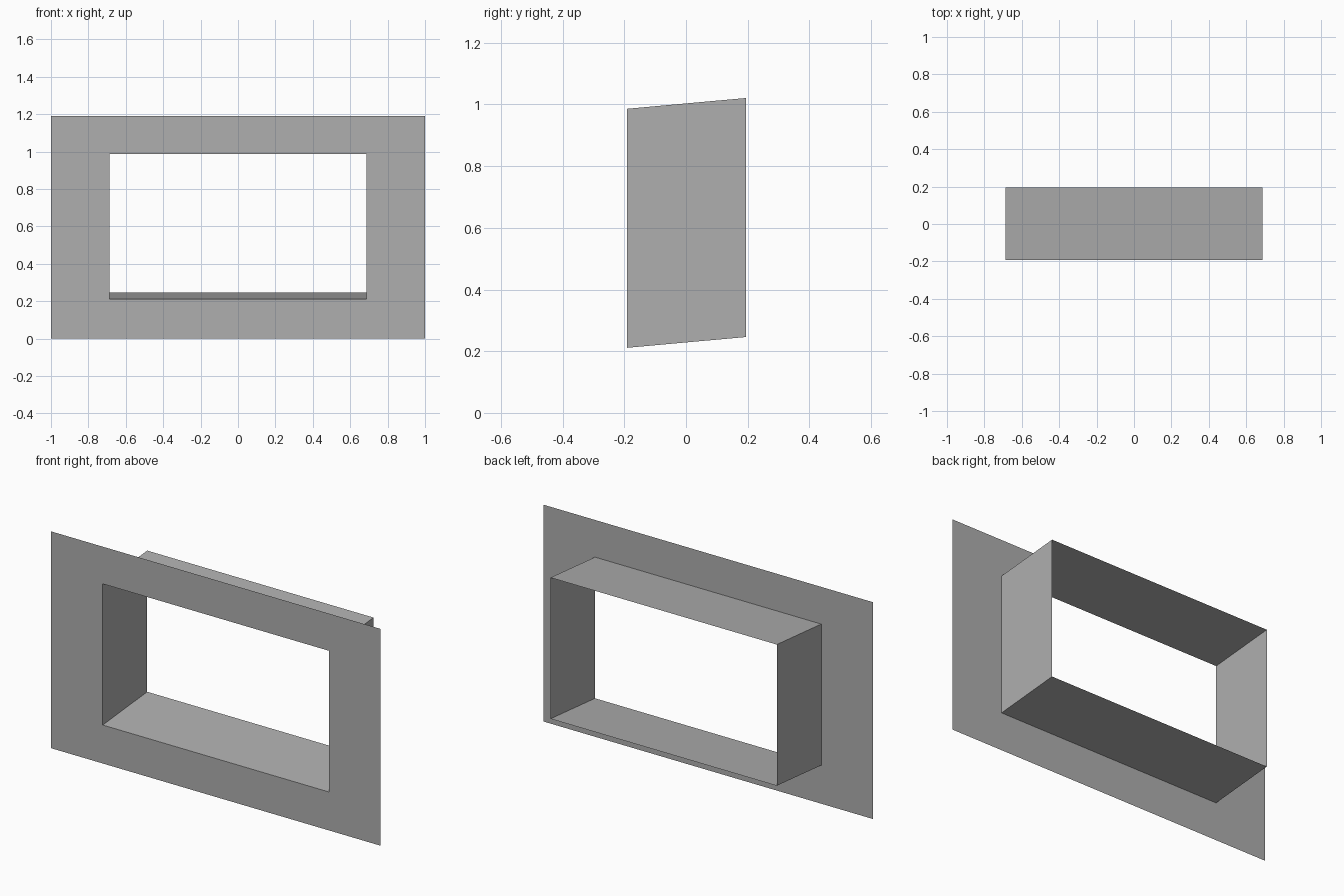
import bpy, bmesh

if "Cube" in bpy.data.objects:
    bpy.data.objects.remove(bpy.data.objects["Cube"])

Y_FRONT, Y_BACK = -0.192, 0.194
RISE = 0.035  # the opening climbs slightly toward the back

# Darker grey shared by both parts
grey = bpy.data.materials.new("dark_grey")
grey.diffuse_color = (0.43, 0.43, 0.43, 1)
grey.use_nodes = True
grey.node_tree.nodes["Principled BSDF"].inputs["Base Color"].default_value = grey.diffuse_color


def ring(bm, half_width, z0, z1, y):
    return [bm.verts.new((x, y, z)) for x, z in
            ((-half_width, z0), (half_width, z0), (half_width, z1), (-half_width, z1))]


def band(name, ring_a, ring_b):
    """Four quads bridging two rectangular loops."""
    bm = bmesh.new()
    a, b = ring(bm, *ring_a), ring(bm, *ring_b)
    for i in range(4):
        j = (i + 1) % 4
        bm.faces.new((a[i], a[j], b[j], b[i]))
    mesh = bpy.data.meshes.new(name)
    bm.to_mesh(mesh)
    bm.free()
    mesh.materials.append(grey)
    obj = bpy.data.objects.new(name, mesh)
    bpy.context.collection.objects.link(obj)
    return obj


opening = (0.687, 0.211, 0.986, Y_FRONT)

# Flat front plate around the opening
band("front_plate", (1.0, 0.0, 1.19, Y_FRONT), opening)

# Open sleeve running back from the opening
band("window_sleeve", opening, (0.687, 0.211 + RISE, 0.986 + RISE, Y_BACK))
